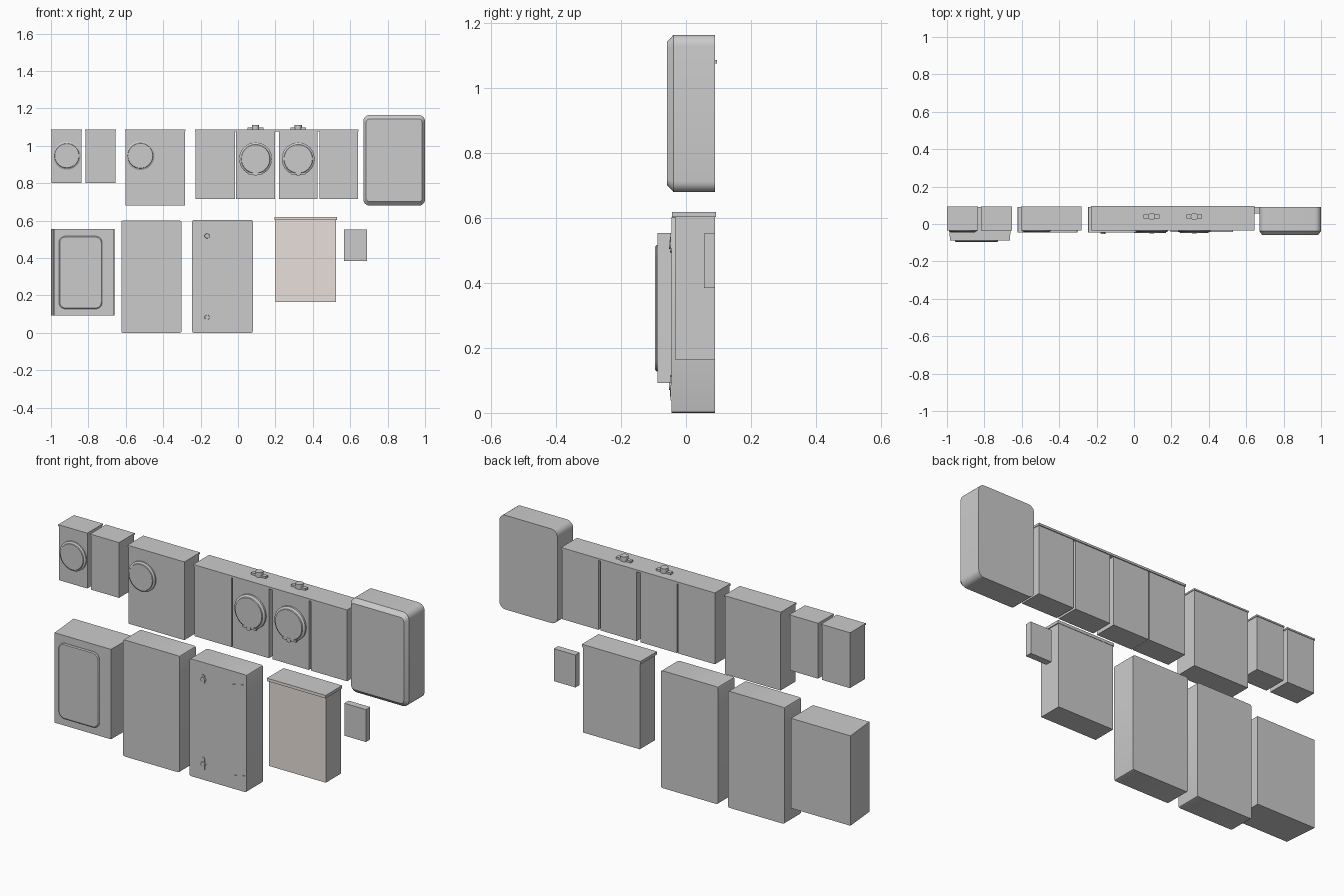
import bpy, bmesh, math

if "Cube" in bpy.data.objects:
    bpy.data.objects.remove(bpy.data.objects["Cube"])

BACK = 0.09


def loft(name, sections, vertical=False, smooth=True):
    """Skin closed outlines. Each section is (outline in x,z ; y), or (x,y ; z) if vertical."""
    bm = bmesh.new()
    rings = []
    for outline, d in sections:
        rings.append([bm.verts.new((a, b, d) if vertical else (a, d, b)) for a, b in outline])
    n = len(rings[0])
    for r0, r1 in zip(rings, rings[1:]):
        for i in range(n):
            j = (i + 1) % n
            bm.faces.new((r0[i], r0[j], r1[j], r1[i]))
    bm.faces.new(rings[0])
    bm.faces.new(rings[-1])
    bmesh.ops.recalc_face_normals(bm, faces=bm.faces[:])
    me = bpy.data.meshes.new(name)
    bm.to_mesh(me)
    bm.free()
    ob = bpy.data.objects.new(name, me)
    bpy.context.collection.objects.link(ob)
    if smooth:
        bpy.context.view_layer.objects.active = ob
        bpy.ops.object.select_all(action='DESELECT')
        ob.select_set(True)
        bpy.ops.object.shade_smooth_by_angle(angle=math.radians(30))
    return ob


def rect(x0, x1, z0, z1):
    return [(x0, z0), (x1, z0), (x1, z1), (x0, z1)]


def round_rect(x0, x1, z0, z1, r, seg=6):
    pts = []
    for cx, cz, a0 in ((x1 - r, z1 - r, 0), (x0 + r, z1 - r, 90),
                       (x0 + r, z0 + r, 180), (x1 - r, z0 + r, 270)):
        for i in range(seg + 1):
            a = math.radians(a0 + 90 * i / seg)
            pts.append((cx + r * math.cos(a), cz + r * math.sin(a)))
    return pts


def circle(cx, cz, r, n=32):
    return [(cx + r * math.cos(2 * math.pi * i / n), cz + r * math.sin(2 * math.pi * i / n))
            for i in range(n)]


def box(name, x0, x1, y0, y1, z0, z1):
    return loft(name, [(rect(x0, x1, z0, z1), y0), (rect(x0, x1, z0, z1), y1)], smooth=False)


def dial(name, x, z, y, r, depth):
    """Round meter: flange with a tapered rim and a flat face."""
    return loft(name, [(circle(x, z, r), y + 0.003), (circle(x, z, r), y - depth * 0.45),
                       (circle(x, z, r * 0.88), y - depth * 0.75),
                       (circle(x, z, r * 0.86), y - depth)])


# Small meter boxes and the wide meter box, each with a thin lid
for name, x0, x1, z0 in (("small_meter_box", -0.997, -0.837, 0.80),
                         ("small_blank_box", -0.815, -0.656, 0.80),
                         ("wide_meter_box", -0.602, -0.284, 0.682)):
    box(name, x0, x1, -0.031, BACK, z0, 1.079)
    box(name + "_lid", x0 - 0.003, x1 + 0.003, -0.035, 0.093, 1.079, 1.087)
dial("small_meter", -0.915, 0.947, -0.031, 0.075, 0.015)
dial("wide_box_meter", -0.522, 0.947, -0.031, 0.077, 0.015)

# Row of four boxes under one lid
for i, (x0, x1) in enumerate(((-0.228, -0.017), (-0.012, 0.197), (0.218, 0.424), (0.436, 0.642))):
    box("stack_box_%d" % (i + 1), x0, x1, -0.029, BACK, 0.717, 1.076)
box("stack_lid", -0.231, 0.645, -0.034, 0.095, 1.076, 1.087)

# Row meters with bottom seal clips, and hub covers on the lid
for i, x in enumerate((0.094, 0.322)):
    dial("stack_meter_%d" % (i + 1), x, 0.93, -0.029, 0.088, 0.02)
    box("seal_bar_%d" % (i + 1), x - 0.038, x + 0.038, -0.044, -0.028, 0.846, 0.856)
    loft("seal_knob_%d" % (i + 1), [(circle(x, 0.851, 0.012, 16), -0.028),
                                    (circle(x, 0.851, 0.012, 16), -0.05)])
    box("hub_bar_%d" % (i + 1), x - 0.042, x + 0.042, 0.03, 0.05, 1.086, 1.097)
    loft("hub_%d" % (i + 1), [(circle(x, 0.04, 0.019, 20), 1.086),
                              (circle(x, 0.04, 0.019, 20), 1.112)], vertical=True)

# Large rounded enclosure with a chamfered front
X0, X1, Z0, Z1 = 0.67, 1.0, 0.68, 1.165
loft("rounded_enclosure", [(round_rect(X0, X1, Z0, Z1, 0.034), BACK),
                           (round_rect(X0, X1, Z0, Z1, 0.034), -0.038),
                           (round_rect(X0 + 0.015, X1 - 0.015, Z0 + 0.021, Z1 - 0.021, 0.02), -0.058)])

# Deep cabinet: left side tapers towards the front, raised rounded door
loft("deep_cabinet", [(rect(-1.0, -0.66, 0.092, 0.555), BACK),
                      (rect(-0.983, -0.662, 0.092, 0.555), -0.088)], smooth=False)
loft("deep_cabinet_door", [(round_rect(-0.958, -0.726, 0.128, 0.517, 0.035), -0.086),
                           (round_rect(-0.958, -0.726, 0.128, 0.517, 0.035), -0.091),
                           (round_rect(-0.953, -0.731, 0.133, 0.512, 0.031), -0.095)])

# Two tall cabinets with slightly eased corners
for name, x0, x1, z1 in (("plain_cabinet", -0.624, -0.302, 0.60),
                         ("latched_cabinet", -0.245, 0.08, 0.604)):
    loft(name, [(round_rect(x0, x1, 0, z1, 0.009, 2), BACK),
                (round_rect(x0, x1, 0, z1, 0.009, 2), -0.045)])

# Latches on the left and tapered hinge plates on the right
for name, z, h in (("lower", 0.083, 0.033), ("upper", 0.518, 0.024)):
    loft(name + "_latch", [(round_rect(-0.174, -0.156, z - h, z + h, 0.008, 3), -0.044),
                           (round_rect(-0.174, -0.156, z - h, z + h, 0.008, 3), -0.049)])
    loft(name + "_latch_knob", [(circle(-0.165, z, 0.014, 16), -0.044),
                                (circle(-0.165, z, 0.012, 16), -0.053)])
for name, z in (("lower", 0.062), ("upper", 0.53)):
    plate = [(0.0, z - 0.007), (0.08, z - 0.024), (0.08, z + 0.024), (0.0, z + 0.007)]
    loft(name + "_hinge_plate", [(plate, -0.044), (plate, -0.047)], smooth=False)

# Capped cabinet with warm grey front faces
warm = bpy.data.materials.new("warm_grey")
warm.diffuse_color = (0.80, 0.74, 0.70, 1)
warm.use_nodes = True
warm.node_tree.nodes["Principled BSDF"].inputs["Base Color"].default_value = warm.diffuse_color
plain = bpy.data.materials.new("grey")
plain.diffuse_color = (0.8, 0.8, 0.8, 1)
plain.use_nodes = True
plain.node_tree.nodes["Principled BSDF"].inputs["Base Color"].default_value = plain.diffuse_color
for ob in (box("capped_cabinet", 0.2, 0.524, -0.034, BACK, 0.165, 0.604),
           box("cabinet_cap", 0.195, 0.529, -0.043, 0.092, 0.604, 0.619)):
    ob.data.materials.append(plain)
    ob.data.materials.append(warm)
    for f in ob.data.polygons:
        f.material_index = int(f.normal.y < -0.9)

# Small side box
box("small_side_box", 0.567, 0.69, 0.055, BACK, 0.385, 0.552)
